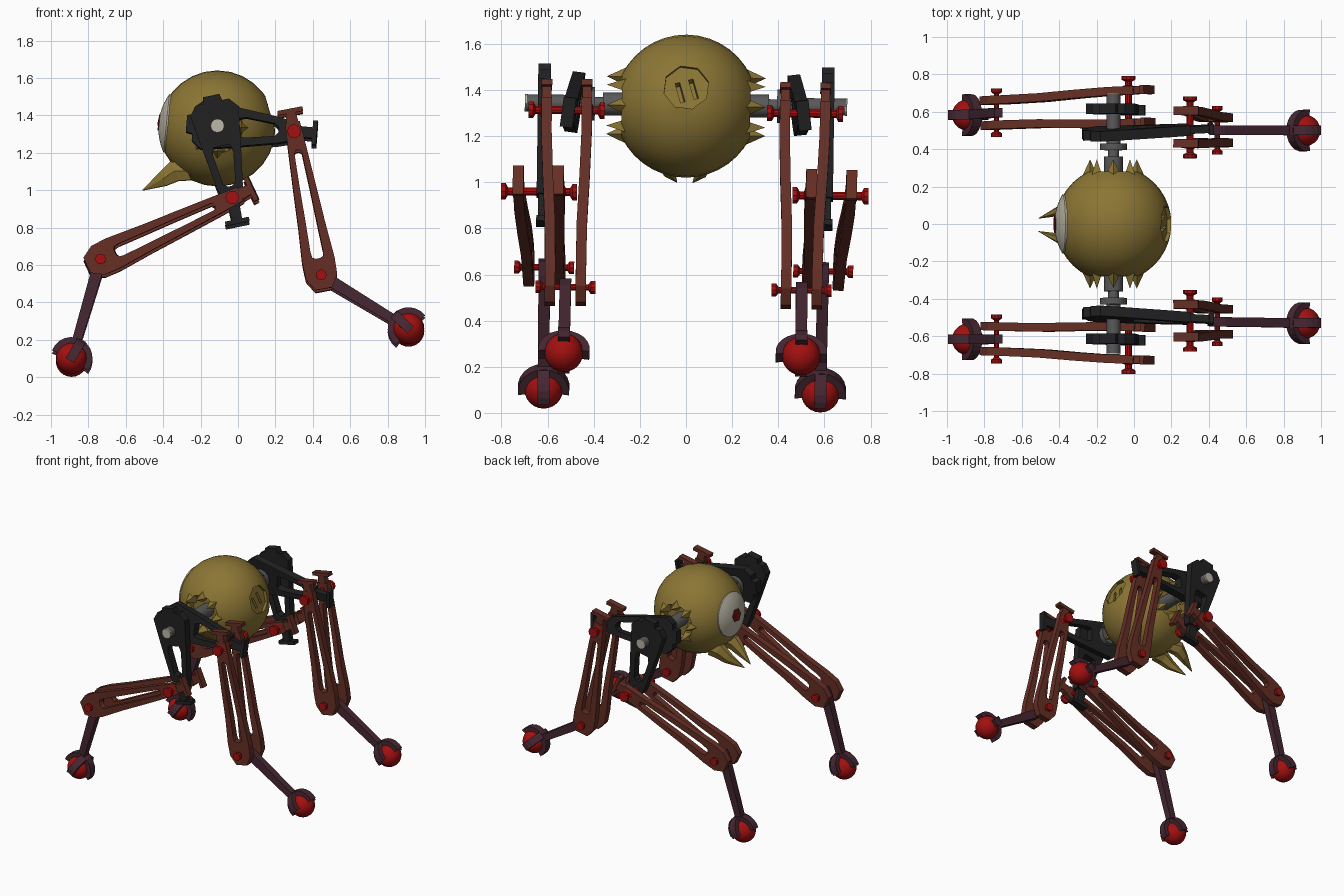
import bpy, bmesh
from math import sin, cos, pi, radians
from mathutils import Vector as V, Matrix

if "Cube" in bpy.data.objects:
    bpy.data.objects.remove(bpy.data.objects["Cube"])


def material(name, r, g, b):
    m = bpy.data.materials.new(name)
    m.use_nodes = True
    m.diffuse_color = (r, g, b, 1)
    m.node_tree.nodes["Principled BSDF"].inputs["Base Color"].default_value = (r, g, b, 1)
    return m


OCHRE = material("ochre shell", .26, .18, .035)
BLACK = material("black iron", .015, .015, .016)
RUST = material("rust brown", .13, .028, .018)
PLUM = material("dark plum", .06, .02, .032)
RED = material("bright red", .36, .005, .005)
GREY = material("axle grey", .1, .1, .1)
PALE = material("pale bone", .5, .47, .38)
IRIS = material("iris maroon", .15, .012, .012)

# The whole machine leans slightly to one side
BODY = V((-.11, 0, 1.33))
LEAN = Matrix.Translation(BODY) @ Matrix.Rotation(radians(-.8), 4, 'X') @ Matrix.Translation(-BODY)
Y = V((0, 1, 0))


def part(name, bm, mat, mirror=True, smooth=False):
    """Make an object, with a copy on the other side when mirrored."""
    bmesh.ops.remove_doubles(bm, verts=bm.verts, dist=1e-5)
    bmesh.ops.recalc_face_normals(bm, faces=bm.faces)
    for side in (["back_", "front_"] if mirror else [""]):
        if side == "front_":
            bmesh.ops.scale(bm, vec=(1, -1, 1), verts=bm.verts)
            bmesh.ops.reverse_faces(bm, faces=bm.faces)
        mesh = bpy.data.meshes.new(side + name)
        bm.to_mesh(mesh)
        mesh.transform(LEAN)
        mesh.materials.append(mat)
        ob = bpy.data.objects.new(side + name, mesh)
        bpy.context.collection.objects.link(ob)
        if smooth:
            soften(ob)
    bm.free()
    return ob


def soften(ob):
    bpy.ops.object.select_all(action='DESELECT')
    ob.select_set(True)
    bpy.context.view_layer.objects.active = ob
    bpy.ops.object.shade_smooth_by_angle(angle=radians(35))


def bridge(bm, rings, caps=False):
    rings = [[bm.verts.new(p) for p in ring] for ring in rings]
    n = len(rings[0])
    for a, b in zip(rings, rings[1:]):
        for i in range(n):
            bm.faces.new((a[i], a[(i + 1) % n], b[(i + 1) % n], b[i]))
    if caps:
        bm.faces.new(rings[0])
        bm.faces.new(rings[-1])


def lathe(profile, m, segs):
    """Turn (radius, height) points around the local Y axis."""
    bm = bmesh.new()
    turn = [2 * pi * i / segs for i in range(segs)]
    bridge(bm, [[m @ V((r * cos(a), h, r * sin(a))) for a in turn] for r, h in profile])
    return bm


def block(bm, u0, u1, h0, h1, thick, place):
    """Tapered bar running along u."""
    bridge(bm, [[place(u, v * h, w * thick / 2) for v, w in ((1, 1), (1, -1), (-1, -1), (-1, 1))]
                for u, h in ((u0, h0), (u1, h1))], caps=True)


def slotted(bm, outer, inner, thick, place):
    """Flat plate with a slot, from symmetric (u, half width) outlines."""
    loops = [pts + [(u, -v) for u, v in reversed(pts)] for pts in (outer, inner)]
    t = thick / 2
    rings = [[place(u, v, w) for u, v in loops[k]] for k, w in ((0, -t), (0, t), (1, t), (1, -t), (0, -t))]
    bridge(bm, rings)


def along(a, b, tilt=0, shift=lambda u: 0):
    """Placement with u from a to b and w pointing outward."""
    u = (b - a).normalized()
    w = Matrix.Rotation(tilt, 3, u) @ (Y - u * Y.dot(u)).normalized()
    m = Matrix((u, w.cross(u), w)).transposed()
    return lambda p, q, r: a + m @ V((p, q, r + shift(p)))


def aim(origin, direction):
    return Matrix.Translation(origin) @ Y.rotation_difference(direction).to_matrix().to_4x4()


# Round body with a socket in each side
arc = [radians(26 + 128 * i / 14) for i in range(15)]
profile = [(0, -.2), (.12, -.2)] + [(.31 * sin(a), -.31 * cos(a)) for a in arc] + [(.12, .2), (0, .2)]
body = part("body", lathe(profile, Matrix.Translation(BODY), 28), OCHRE, mirror=False)

# Recessed hatch with two slits, on the side opposite the eye
hatch = aim(BODY, V((cos(.28), 0, sin(.28))))
cutters = [lathe([(0, .272), (.1, .272), (.1, .4), (0, .4)], hatch, 8)]
for x in (-.03, .03):
    bm = bmesh.new()
    size = Matrix.Diagonal((.02, .1, .09, 1))
    bmesh.ops.create_cube(bm, size=1, matrix=hatch @ Matrix.Translation((x, .26, -.01)) @ size)
    cutters.append(bm)
bpy.context.view_layer.objects.active = body
for bm in cutters:
    cutter = part("hatch_cutter", bm, OCHRE, mirror=False)
    cutter.hide_render = True
    cut = body.modifiers.new("hatch", 'BOOLEAN')
    cut.object, cut.solver = cutter, 'EXACT'
    bpy.ops.object.modifier_apply(modifier=cut.name)
    bpy.data.objects.remove(cutter)
soften(body)

# Jagged spikes around the sockets
bm = bmesh.new()
for i in range(8):
    a = pi * i / 4
    at = BODY + V((.125 * cos(a), .3, .125 * sin(a)))
    spin = Matrix.Rotation(-a, 4, 'Y') @ Matrix.Rotation(-pi / 2, 4, 'X')
    bmesh.ops.create_cone(bm, segments=4, radius1=.042, radius2=0, depth=.09,
                          matrix=Matrix.Translation(at) @ spin)
part("socket_spikes", bm, OCHRE)

# Eye
eye = aim(BODY, V((-cos(.1), 0, sin(.1))))
dome = [(.316 * sin(a), .316 * cos(a)) for a in (radians(5 * i) for i in range(7))]
part("eye", lathe(dome + [(.155, .24), (0, .24)], eye, 28), PALE, mirror=False, smooth=True)
part("iris", lathe([(0, .3), (.048, .3), (.048, .318), (0, .318)], eye, 6), IRIS, mirror=False)
part("pupil", lathe([(0, .31), (.018, .31), (.018, .321), (0, .321)], eye, 6), RED, mirror=False)

# Fangs
bm = bmesh.new()
n = V((-.4, 0, .9))
rings = []
for x, y, z, r in ((-.27, .08, 1.1, .06), (-.34, .085, 1.1, .065), (-.4, .075, 1.06, .047), (-.51, .035, 1, .003)):
    rings.append([V((x, y, z)) + Y * r * .6 * cos(k * pi / 3) + n * r * sin(k * pi / 3) for k in range(6)])
bridge(bm, rings, caps=True)
part("fang", bm, OCHRE)

# Axle with collars and end cap
hub = V((-.11, 0, 1.335))
axle = [(0, .19), (.05, .19), (.05, .36), (.03, .36), (.03, .395), (.072, .395), (.072, .43),
        (.037, .43), (.037, .695), (0, .695)]
part("axle", lathe(axle, Matrix.Translation(hub), 12), GREY, smooth=True)
part("axle_cap", lathe([(0, .69), (.037, .69), (.037, .699), (0, .699)], Matrix.Translation(hub), 12), PALE)


def pin(name, centre, half, r):
    end = [(0, half), (r, half), (r, half - .02), (r * .5, half - .03), (r * .5, half - .05),
           (r * .85, half - .055), (r * .85, half - .075), (r * .5, half - .085)]
    prof = end + [(a, -h) for a, h in reversed(end)]
    part(name, lathe(prof, Matrix.Translation(centre), 10), RED, smooth=True)


def leg(side, hub_y, end_y, tilt, hip, knee, foot):
    # Hip bracket: wide slotted plate with a T-shaped tail
    bm = bmesh.new()
    place = along(V((hub.x, hub_y, hub.z)), V((hip.x, end_y, hip.z)), tilt)
    slotted(bm, [(-.13, .09), (-.08, .132), (.11, .105), (.33, .07), (.41, .05)],
            [(.11, .02), (.11, .045), (.15, .055), (.31, .034), (.33, .012)], .055, place)
    block(bm, -.165, -.12, .045, .055, .055, place)
    block(bm, .39, .53, .032, .028, .04, place)
    block(bm, .51, .535, .065, .065, .055, place)
    part(side + "_hip_bracket", bm, BLACK)

    # Thigh: two slotted plates that draw together toward the knee
    bm = bmesh.new()
    for s in (-1, 1):
        place = along(hip, knee, 0, lambda u: s * (.087 - .02 * min(max((u - .15) / .4, 0), 1)))
        slotted(bm, [(-.05, .04), (.1, .05), (.3, .062), (.5, .073), (.7, .088), (.79, .085), (.855, .045)],
                [(.1, .008), (.11, .02), (.3, .026), (.5, .03), (.65, .034), (.68, .03), (.69, .012)],
                .045, place)
        block(bm, -.12, -.04, .024, .034, .04, place)
        block(bm, -.125, -.1, .068, .068, .047, place)
    part(side + "_thigh", bm, RUST)
    pin(side + "_hip_pin", hip, .165, .037)
    pin(side + "_knee_pin", knee, .13, .029)

    # Shin
    bm = bmesh.new()
    length = (foot - knee).length
    place = along(knee, foot)
    block(bm, -.035, .03, .022, .032, .05, place)
    block(bm, .03, length - .07, .032, .024, .05, place)
    part(side + "_shin", bm, PLUM)

    # Foot: ball gripped by four curved claws
    bm = bmesh.new()
    bmesh.ops.create_uvsphere(bm, u_segments=20, v_segments=12, radius=.084,
                              matrix=Matrix.Translation(foot))
    part(side + "_foot_ball", bm, RED, smooth=True)
    bm = bmesh.new()
    up = Matrix.Rotation(radians(13), 3, 'Y') @ (knee - foot).normalized()
    out = (Y - up * Y.dot(up)).normalized()
    cross = up.cross(out)
    for s, t in ((out, cross), (-out, cross), (cross, out), (-cross, out)):
        rings = []
        for k in range(7):
            a = radians(98 * k / 6)
            d = up * cos(a) + s * sin(a)
            rings.append([foot + d * r + t * w for r, w in
                          ((.078, -.026), (.112, -.026), (.112, .026), (.078, .026))])
        bridge(bm, rings, caps=True)
    part(side + "_foot_claws", bm, PLUM)


leg("right", .615, .615, 0, V((-.03, .632, .95)), V((-.735, .605, .622)), V((-.89, .6, .094)))
leg("left", .485, .505, radians(7), V((.3, .517, 1.305)), V((.445, .512, .538)), V((.912, .515, .254)))
